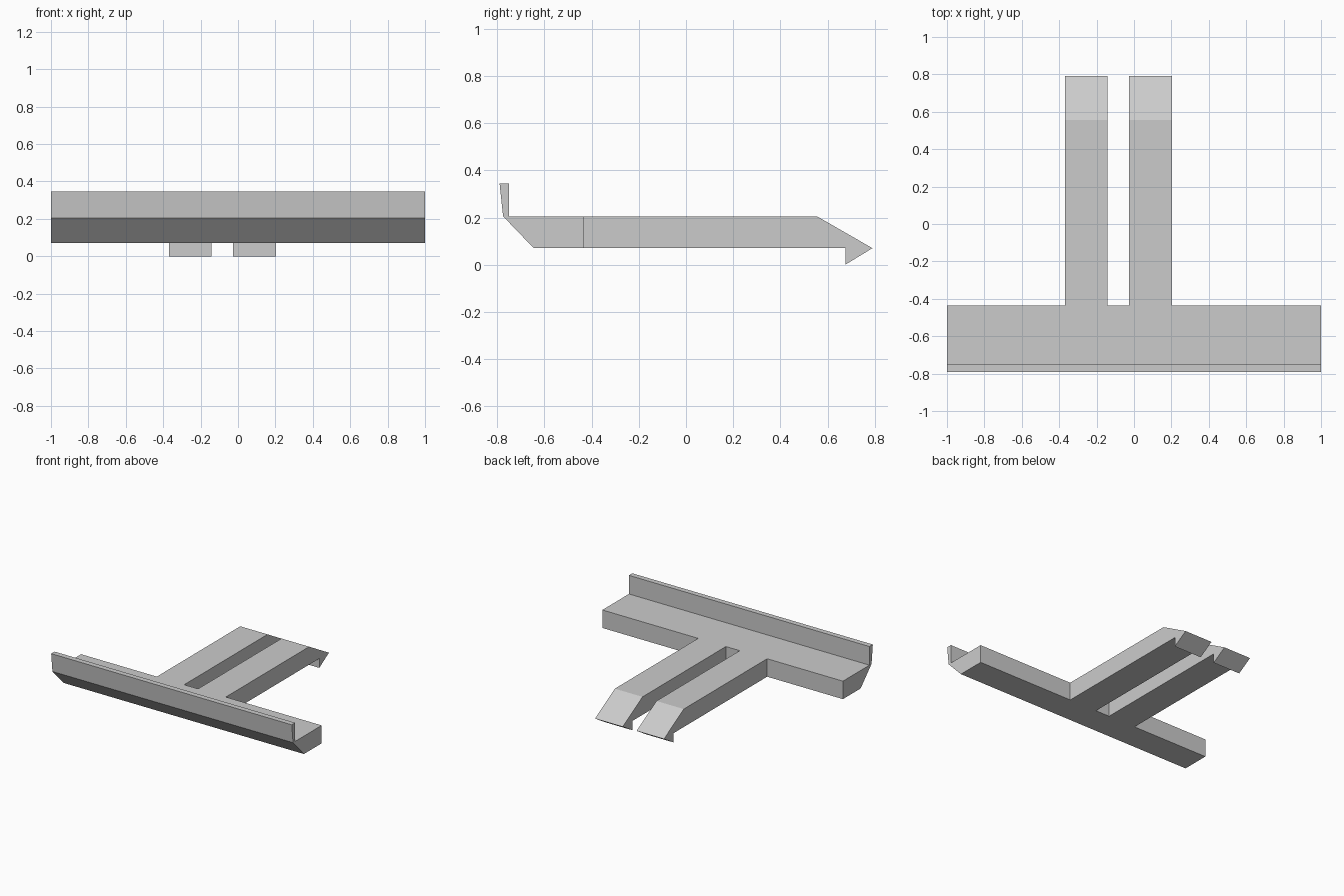
import bpy
import bmesh

# Remove the default cube
cube = bpy.data.objects.get("Cube")
if cube:
    bpy.data.objects.remove(cube, do_unlink=True)

# Single plain grey material
grey = bpy.data.materials.new("plain_grey")
grey.use_nodes = True
colour = (0.6, 0.6, 0.6, 1)
grey.diffuse_color = colour
grey.node_tree.nodes["Principled BSDF"].inputs["Base Color"].default_value = colour


def extrude_profile(name, profile, x0, x1):
    """Sweep a (y, z) side profile along x."""
    bm = bmesh.new()
    face = bm.faces.new([bm.verts.new((x0, y, z)) for y, z in profile])
    swept = bmesh.ops.extrude_face_region(bm, geom=[face])["geom"]
    moved = [v for v in swept if isinstance(v, bmesh.types.BMVert)]
    bmesh.ops.translate(bm, verts=moved, vec=(x1 - x0, 0, 0))
    bmesh.ops.recalc_face_normals(bm, faces=bm.faces)
    mesh = bpy.data.meshes.new(name)
    bm.to_mesh(mesh)
    bm.free()
    mesh.materials.append(grey)
    obj = bpy.data.objects.new(name, mesh)
    bpy.context.collection.objects.link(obj)
    return obj


bottom, deck, joint = 0.07, 0.205, -0.435

# Wide crossbar with a chamfered underside and upright front lip
crossbar = [(joint, bottom), (joint, deck), (-0.75, deck), (-0.75, 0.345),
            (-0.79, 0.345), (-0.775, deck), (-0.645, bottom)]
extrude_profile("crossbar", crossbar, -1, 1)

# Two prongs with sloped tips and downward hooks
prong = [(joint, bottom), (joint, deck), (0.555, deck), (0.79, bottom),
         (0.675, 0), (0.675, bottom)]
for name, x0, x1 in (("right_prong", -0.37, -0.143),
                     ("left_prong", -0.027, 0.203)):
    extrude_profile(name, prong, x0, x1)
